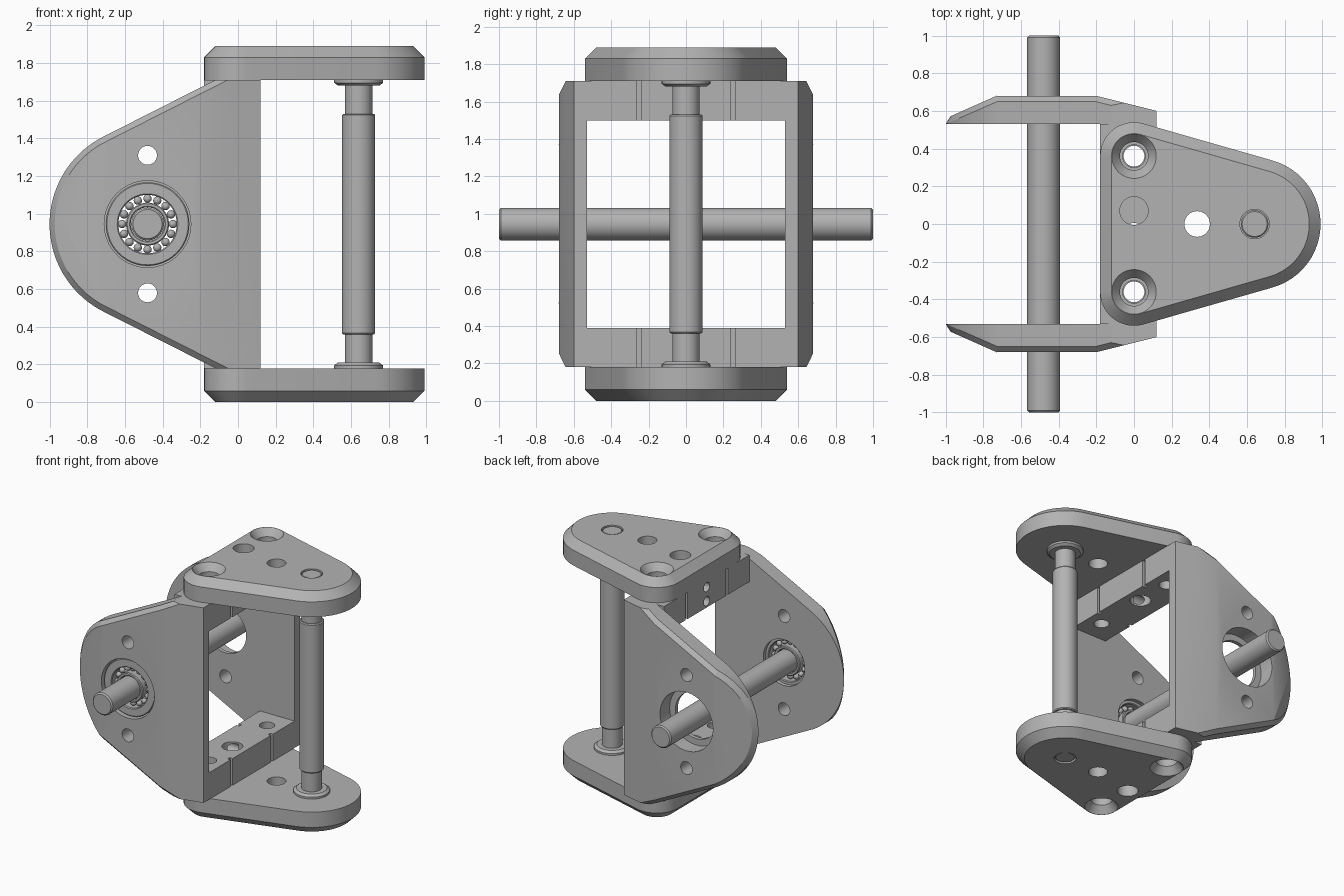
import bpy, bmesh, math
from math import radians, pi
from mathutils import Matrix, Vector

if "Cube" in bpy.data.objects:
    bpy.data.objects.remove(bpy.data.objects["Cube"], do_unlink=True)

grey = bpy.data.materials.new("machined_grey")
grey.use_nodes = True
grey.diffuse_color = (0.45, 0.45, 0.45, 1)
grey.node_tree.nodes["Principled BSDF"].inputs["Base Color"].default_value = (0.45, 0.45, 0.45, 1)

MID = 0.945          # mid height of the bracket
AXLE_X = -0.48       # horizontal axle position
POST_X = 0.64        # vertical post position
AXES = {"z": Matrix(), "y": Matrix.Rotation(-pi / 2, 4, "X"), "x": Matrix.Rotation(pi / 2, 4, "Y")}
FLIP = Matrix.Translation((0, 0, MID)) @ Matrix.Rotation(pi, 4, "X") @ Matrix.Translation((0, 0, -MID))
MIRROR_Y = Matrix.Scale(-1, 4, (0, 1, 0))


def finish(name, bm):
    bmesh.ops.recalc_face_normals(bm, faces=bm.faces)
    mesh = bpy.data.meshes.new(name)
    bm.to_mesh(mesh)
    bm.free()
    mesh.materials.append(grey)
    ob = bpy.data.objects.new(name, mesh)
    bpy.context.collection.objects.link(ob)
    return ob


def lathe(name, profile, origin, axis="z", closed=False, seg=40):
    """Revolve (radius, height) points around an axis through origin."""
    bm = bmesh.new()
    vs = [bm.verts.new((r, 0, h)) for r, h in profile]
    es = [bm.edges.new(p) for p in zip(vs, vs[1:])]
    if closed:
        es.append(bm.edges.new((vs[-1], vs[0])))
    bmesh.ops.spin(bm, geom=vs + es, cent=(0, 0, 0), axis=(0, 0, 1), angle=2 * pi, steps=seg)
    bmesh.ops.remove_doubles(bm, verts=bm.verts, dist=1e-4)
    bm.transform(Matrix.Translation(origin) @ AXES[axis])
    return finish(name, bm)


def rod(name, r, a, b, origin, axis="z", chamfer=0.0):
    if chamfer:
        pts = [(0, a), (r - chamfer, a), (r, a + chamfer), (r, b - chamfer), (r - chamfer, b), (0, b)]
    else:
        pts = [(0, a), (r, a), (r, b), (0, b)]
    return lathe(name, pts, origin, axis)


def box(name, lo, hi):
    bm = bmesh.new()
    bmesh.ops.create_cube(bm, size=1)
    lo, hi = Vector(lo), Vector(hi)
    bm.transform(Matrix.Translation((lo + hi) / 2) @ Matrix.Diagonal((*(hi - lo), 1)))
    return finish(name, bm)


def loft(bm, loops):
    rings = [[bm.verts.new(p) for p in loop] for loop in loops]
    n = len(rings[0])
    for a, b in zip(rings, rings[1:]):
        for i in range(n):
            bm.faces.new((a[i], a[(i + 1) % n], b[(i + 1) % n], b[i]))
    bm.faces.new(rings[0])
    bm.faces.new(rings[-1])
    bmesh.ops.recalc_face_normals(bm, faces=bm.faces)


def cut(ob, cutters):
    bpy.context.view_layer.objects.active = ob
    for c in cutters:
        mod = ob.modifiers.new("cut", "BOOLEAN")
        mod.operation, mod.solver, mod.object = "DIFFERENCE", "EXACT", c
        bpy.ops.object.modifier_apply(modifier=mod.name)
        bpy.data.objects.remove(c, do_unlink=True)


def copy(ob, name, matrix):
    mesh = ob.data.copy()
    mesh.transform(matrix)
    if matrix.determinant() < 0:
        mesh.flip_normals()
    new = bpy.data.objects.new(name, mesh)
    bpy.context.collection.objects.link(new)
    return new


def arc(cx, cy, r, a0, a1, n):
    return [(cx + r * math.cos(radians(a0 + (a1 - a0) * i / n)),
             cy + r * math.sin(radians(a0 + (a1 - a0) * i / n))) for i in range(n + 1)]


# End plates: rounded triangle with chamfered outer rim
def end_loop(inset, z):
    r, tip = 0.18 - inset, 0.35 - inset
    pts = arc(0, 0.36, r, 74, 180, 12) + arc(0, -0.36, r, 180, 286, 12) + arc(POST_X, 0, tip, -74, 74, 24)
    return [(x, y, z) for x, y in pts]


bm = bmesh.new()
loft(bm, [end_loop(0, 1.71), end_loop(0, 1.83), end_loop(0.06, 1.89)])
top_plate = finish("top_plate", bm)
sink = [(0, 1.6), (0.06, 1.6), (0.06, 1.77), (0.075, 1.77), (0.075, 1.835), (0.13, 1.905), (0, 1.905)]
cut(top_plate, [lathe("sink_cutter", sink, (0, y, 0)) for y in (-0.36, 0.36)] + [
    rod("hole_cutter", 0.075, 1.6, 2, (0, 0.07, 0)),
    rod("hole_cutter", 0.068, 1.6, 2, (0.335, 0, 0)),
    rod("post_cutter", 0.078, 1.6, 2, (POST_X, 0, 0))])
copy(top_plate, "bottom_plate", FLIP)

# Cross bars joining the side plates, with grooves and screw holes
bar = box("upper_cross_bar", (-0.18, -0.53, 1.5), (0.12, 0.53, 1.71))
cutters = [rod("hole_cutter", 0.055, 1.4, 1.8, (0, y, 0)) for y in (-0.36, 0.36)]
cutters.append(rod("hole_cutter", 0.075, 1.4, 1.8, (0, 0.07, 0)))
for y in (-0.25, 0.25):
    for x in (-0.18, 0.12):
        cutters.append(box("groove_cutter", (x - 0.025, y - 0.013, 1.4), (x + 0.025, y + 0.013, 1.8)))
for z in (1.55, 1.66):
    cutters.append(rod("hole_cutter", 0.036, -0.3, 0, (0, 0, z), "x"))
cut(bar, cutters)
copy(bar, "lower_cross_bar", FLIP)

# Side plates: rounded nose, tapered outer face, chamfered rim
outline = [(0.12, -0.765), (0.12, 0.765), (-0.12, 0.765)]
outline += arc(AXLE_X, 0, 0.52, 116.5, 243.5, 36) + [(-0.12, -0.765)]
bm = bmesh.new()
loft(bm, [[(x, y, z + MID) for x, z in outline] for y in (0.53, 0.68)])
for point, normal in (((-0.73, 0.68, 0), (-0.12, 0.27, 0)), ((-0.2, 0.68, 0), (0.08, 0.32, 0))):
    res = bmesh.ops.bisect_plane(bm, geom=bm.verts[:] + bm.edges[:] + bm.faces[:],
                                 plane_co=point, plane_no=normal, clear_outer=True)
    rim = [e for e in bm.edges if e.is_boundary]
    bmesh.ops.edgenet_fill(bm, edges=rim)
bmesh.ops.recalc_face_normals(bm, faces=bm.faces)
rim = []
for e in bm.edges:
    if len(e.link_faces) == 2:
        a, b = sorted((f.normal for f in e.link_faces), key=lambda n: n.y)
        if b.y > 0.8 and abs(a.y) < 0.05 and a.x < -0.2:
            rim.append(e)
bmesh.ops.bevel(bm, geom=rim, offset=0.03, segments=1, affect="EDGES")
back = finish("back_side_plate", bm)
cut(back, [rod("bore_cutter", 0.18, 0.4, 0.8, (AXLE_X, 0, MID), "y"),
           rod("seat_cutter", 0.23, 0.56, 0.8, (AXLE_X, 0, MID), "y")] +
    [rod("hole_cutter", 0.05, 0.4, 0.8, (AXLE_X, 0, MID + s * 0.365), "y") for s in (-1, 1)])
copy(back, "front_side_plate", MIRROR_Y)

# Ball bearing in the front plate
hub = (AXLE_X, -0.61, MID)


def race(name, r0, r1):
    c, h = 0.006, 0.05
    lathe(name, [(r0, c - h), (r0 + c, -h), (r1 - c, -h), (r1, c - h),
                 (r1, h - c), (r1 - c, h), (r0 + c, h), (r0, h - c)], hub, "y", True, 48)


race("bearing_outer_race", 0.155, 0.222)
race("bearing_inner_race", 0.089, 0.114)
bm = bmesh.new()
for x, z in arc(0, 0, 0.135, 0, 337.5, 15):
    bmesh.ops.create_uvsphere(bm, u_segments=16, v_segments=10, radius=0.022,
                              matrix=Matrix.Translation(Vector(hub) + Vector((x, 0, z))))
finish("bearing_balls", bm)

# Horizontal axle
rod("axle", 0.087, -1, 1, (AXLE_X, 0, MID), "y", 0.01)

# Vertical post with stepped ends and a flanged collar at each end
half = [(0, 0.94), (0.066, 0.94), (0.073, 0.933), (0.073, 0.585), (0.082, 0.585), (0.088, 0.578)]
lathe("post", half + [(r, -h) for r, h in reversed(half)], (POST_X, 0, MID))
collar = lathe("upper_collar", [(0.073, 0.735), (0.11, 0.735), (0.13, 0.75), (0.13, 0.766), (0.073, 0.766)],
               (POST_X, 0, MID), closed=True)
copy(collar, "lower_collar", FLIP)

# Smooth the round faces, keep machined edges sharp
for ob in bpy.context.scene.objects:
    ob.select_set(ob.type == "MESH")
bpy.context.view_layer.objects.active = top_plate
bpy.ops.object.shade_smooth_by_angle(angle=radians(25))
